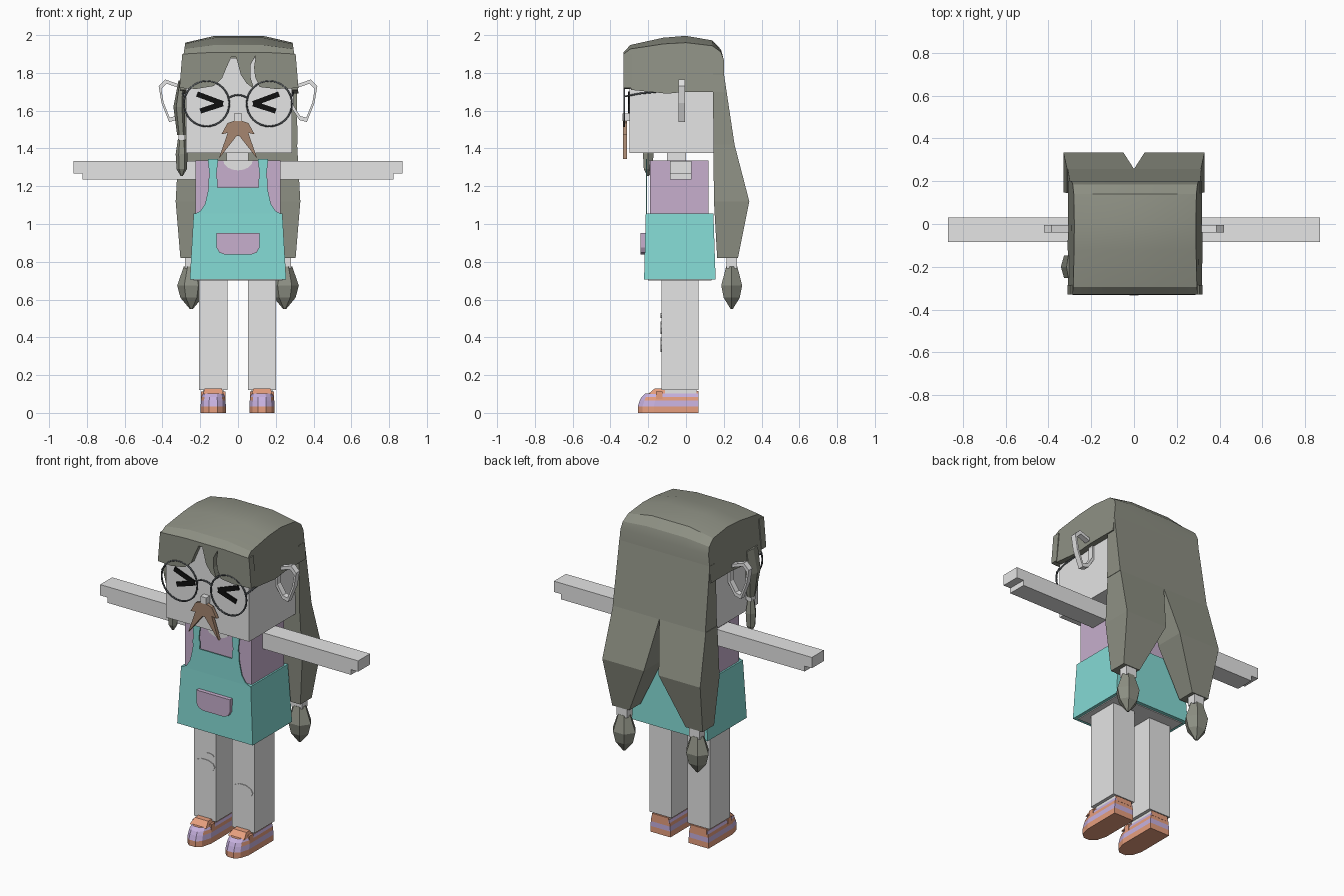
import bpy, bmesh, math
from mathutils import Vector

if "Cube" in bpy.data.objects:
    bpy.data.objects.remove(bpy.data.objects["Cube"], do_unlink=True)


def colour(name, *rgb):
    m = bpy.data.materials.new(name)
    m.use_nodes = True
    m.diffuse_color = (*rgb, 1)
    bsdf = m.node_tree.nodes["Principled BSDF"]
    bsdf.inputs["Base Color"].default_value = (*rgb, 1)
    bsdf.inputs["Roughness"].default_value = 0.8
    return m


GREY = colour("pale grey", 0.78, 0.78, 0.78)
HAIR = colour("olive grey hair", 0.27, 0.28, 0.23)
TEAL = colour("teal cloth", 0.23, 0.70, 0.66)
MAUVE = colour("mauve cloth", 0.57, 0.43, 0.61)
ORANGE = colour("orange leather", 0.88, 0.38, 0.23)
LILAC = colour("lilac leather", 0.57, 0.44, 0.74)
BROWN = colour("brown whiskers", 0.38, 0.24, 0.16)
SLATE = colour("dark slate", 0.08, 0.09, 0.10)
BLACK = colour("black", 0.005, 0.005, 0.005)


def loft(name, rings, *mats):
    """Join closed rings of points in order and cap both ends."""
    bm = bmesh.new()
    rows = [[bm.verts.new(p) for p in ring] for ring in rings]
    n = len(rows[0])
    for a, b in zip(rows, rows[1:]):
        for i in range(n):
            j = (i + 1) % n
            bm.faces.new((a[i], a[j], b[j], b[i]))
    bm.faces.new(rows[0][::-1])
    bm.faces.new(rows[-1])
    bmesh.ops.recalc_face_normals(bm, faces=bm.faces)
    mesh = bpy.data.meshes.new(name)
    bm.to_mesh(mesh)
    bm.free()
    for m in mats:
        mesh.materials.append(m)
    ob = bpy.data.objects.new(name, mesh)
    bpy.context.collection.objects.link(ob)
    return ob


def rect(x0, x1, y0, y1, z):
    return [(x0, y0, z), (x1, y0, z), (x1, y1, z), (x0, y1, z)]


def box(name, x, y, z, mat):
    return loft(name, [rect(*x, *y, z[0]), rect(*x, *y, z[1])], mat)


def plate(name, outline, y0, y1, mat):
    """Front-facing outline in x and z, given depth."""
    return loft(name, [[(x, y, z) for x, z in outline] for y in (y0, y1)], mat)


def mirrored(half):
    return half + [(-x, z) for x, z in reversed(half)]


def ring(cx, cy, z, rx, ry, n=6):
    return [(cx + rx * math.cos(math.tau * i / n), cy + ry * math.sin(math.tau * i / n), z)
            for i in range(n)]


def tube(name, pts, r, mat, closed=False):
    cu = bpy.data.curves.new(name, "CURVE")
    cu.dimensions = "3D"
    cu.bevel_depth = r
    cu.bevel_resolution = 1
    sp = cu.splines.new("POLY")
    sp.points.add(len(pts) - 1)
    for p, co in zip(sp.points, pts):
        p.co = (*co, 1)
    sp.use_cyclic_u = closed
    cu.materials.append(mat)
    bpy.context.collection.objects.link(bpy.data.objects.new(name, cu))


def stroke(name, a, b, w, mat):
    a, b = Vector(a), Vector(b)
    d = (b - a).normalized() * w
    side = Vector((-d.y, d.x))
    plate(name, [tuple(v) for v in (a - side, b - side, b + side, a + side)], -0.307, -0.299, mat)


# Head and neck
box("head", (-0.275, 0.285), (-0.30, 0.145), (1.375, 1.88), GREY)
box("neck", (-0.06, 0.055), (-0.10, 0.0), (1.3, 1.38), GREY)
box("nose", (-0.02, 0.02), (-0.335, -0.295), (1.545, 1.585), GREY)

# Hair cap: side profile swept across the head
profile = [(-0.29, 1.71), (-0.29, 1.89), (-0.33, 1.89), (-0.33, 1.91), (-0.295, 1.95), (-0.12, 1.99),
           (0, 2.0), (0.14, 1.975), (0.185, 1.925), (0.2, 1.87), (0.2, 1.7), (0, 1.7), (-0.1, 1.69)]
cap = loft("hair_cap", [[(0.005 + s * (0.284 + 0.1 * (2 - z)), y, z - drop * max(0, z - 1.88) / 0.12)
                         for y, z in profile]
                        for s, drop in ((-1, 0.04), (-0.45, 0.004), (0.45, 0.004), (1, 0.04))], HAIR)
bpy.context.view_layer.objects.active = cap
cap.select_set(True)
bpy.ops.object.shade_smooth_by_angle(angle=math.radians(25))

# Fringe with a wide parting and a thin curved one
plate("fringe", [(-0.295, 1.9), (-0.31, 1.72), (-0.22, 1.715), (-0.13, 1.73), (-0.085, 1.77), (-0.06, 1.83),
                 (-0.035, 1.885), (-0.01, 1.885), (0.015, 1.79), (0.045, 1.745), (0.085, 1.715),
                 (0.065, 1.78), (0.065, 1.84), (0.095, 1.895), (0.085, 1.83), (0.09, 1.78), (0.115, 1.725),
                 (0.2, 1.715), (0.32, 1.72), (0.305, 1.9)], -0.33, -0.285, HAIR)

# Long back hair splitting into two tied tails
loft("back_hair", [rect(-0.3, 0.31, 0.143, 0.2, 1.8), rect(-0.31, 0.315, 0.145, 0.257, 1.42)], HAIR)
for s, side in ((1, "left"), (-1, "right")):
    loft(side + "_tail", [rect(0, s * 0.313, 0.145, 0.257, 1.42), rect(s * 0.05, s * 0.33, 0.148, 0.335, 1.12),
                          rect(s * 0.19, s * 0.305, 0.165, 0.275, 0.82)], HAIR)
    box(side + "_tail_tie", (s * 0.21, s * 0.28), (0.215, 0.27), (0.765, 0.83), GREY)
    loft(side + "_tail_end", [ring(s * 0.247, 0.242, z, r, r * 0.85)
                              for z, r in ((0.775, 0.04), (0.675, 0.075), (0.61, 0.058), (0.55, 0.008))], HAIR)

# Single tied lock beside the right cheek
loft("side_lock", [ring(x, -0.2, z, rx, ry) for x, z, rx, ry in
                   ((-0.3, 1.76, 0.015, 0.06), (-0.312, 1.62, 0.03, 0.06), (-0.3, 1.47, 0.022, 0.03))], HAIR)
box("lock_tie", (-0.315, -0.28), (-0.22, -0.18), (1.445, 1.475), GREY)
loft("lock_end", [ring(-0.298, -0.2, z, r, r) for z, r in
                  ((1.45, 0.02), (1.37, 0.032), (1.29, 0.027), (1.255, 0.006))], HAIR)

# Ears, eyes and spectacles
for s, side in ((1, "left"), (-1, "right")):
    outer = [(0.28, 1.70), (0.30, 1.735), (0.385, 1.765), (0.42, 1.73),
             (0.405, 1.64), (0.365, 1.54), (0.325, 1.55), (0.28, 1.62)]
    c = Vector((0.35, 1.655))
    inner = [tuple(c + (Vector(p) - c) * 0.8) for p in outer]
    rings = [[(s * path[i][0], y, path[i][1]) for path, y in
              ((outer, -0.04), (outer, -0.005), (inner, -0.005), (inner, -0.04))] for i in range(8)]
    ear = loft(side + "_ear", rings + rings[:1], GREY)
    point = (s * 0.08, 1.637)
    stroke(side + "_eye_upper", (s * 0.217, 1.688), point, 0.014, BLACK)
    stroke(side + "_eye_lower", (s * 0.2, 1.598), point, 0.014, BLACK)
    tube(side + "_rim", [(s * 0.166 + 0.12 * math.cos(a), -0.327, 1.637 + 0.12 * math.sin(a))
                         for a in (math.tau * i / 32 for i in range(32))], 0.005, SLATE, True)
    tube(side + "_temple", [(s * 0.284, -0.327, 1.675), (s * 0.292, -0.25, 1.69), (s * 0.292, -0.05, 1.71)],
         0.005, SLATE)
tube("spectacle_bridge", [(x, -0.327, 1.683 - 6 * x * x) for x in (-0.05, -0.025, 0, 0.025, 0.05)], 0.005, SLATE)

# Pointed moustache
plate("moustache", mirrored([(-0.012, 1.548), (-0.055, 1.535), (-0.088, 1.475), (-0.055, 1.482),
                             (-0.102, 1.345), (-0.008, 1.465)]), -0.333, -0.312, BROWN)

# Shirt, neckline and arms
box("shirt", (-0.225, 0.225), (-0.19, 0.12), (1.0, 1.335), MAUVE)
plate("neckline", [(0.078 * math.cos(a), 1.336 + 0.052 * math.sin(a))
                   for a in (math.pi * (1 + i / 8) for i in range(9))], -0.195, -0.185, GREY)
for s, side in ((1, "left"), (-1, "right")):
    arm = [(s * x, z) for x, z in ((0.22, 1.235), (0.822, 1.235), (0.822, 1.267),
                                   (0.87, 1.267), (0.87, 1.333), (0.22, 1.333))]
    plate(side + "_arm", arm, -0.085, 0.03, GREY)

# Pinafore with bib, straps and pocket
loft("skirt", [rect(-0.255, 0.255, -0.222, 0.157, 0.705), rect(-0.235, 0.235, -0.213, 0.145, 1.055)], TEAL)
box("skirt_underside", (-0.235, 0.235), (-0.2, 0.135), (0.7, 0.72), GREY)
plate("bib", mirrored([(-0.236, 1.05), (-0.2, 1.068), (-0.175, 1.105), (-0.162, 1.16), (-0.155, 1.2),
                       (-0.12, 1.2), (-0.11, 1.192)]), -0.213, -0.207, TEAL)
for s, side in ((1, "left"), (-1, "right")):
    plate(side + "_strap", [(s * x, z) for x, z in
                            ((0.155, 1.19), (0.157, 1.235), (0.15, 1.25), (0.16, 1.345), (0.105, 1.345),
                             (0.115, 1.25), (0.108, 1.235), (0.11, 1.19))], -0.213, -0.207, TEAL)
plate("pocket", mirrored([(-0.113, 0.952), (-0.113, 0.875), (-0.1, 0.85), (-0.07, 0.838)]), -0.24, -0.21, MAUVE)

# Legs and shoes
plan = [(-0.067, 0.065), (-0.067, -0.17), (-0.05, -0.23), (-0.022, -0.255),
        (0.022, -0.255), (0.05, -0.23), (0.067, -0.17), (0.067, 0.065)]
levels = [(0, 1, 1), (0.035, 1, 1), (0.065, 0.97, 0.96), (0.085, 0.93, 0.92), (0.103, 0.86, 0.84)]
for cx, side in ((0.127, "left"), (-0.131, "right")):
    box(side + "_leg", (cx - 0.075, cx + 0.075), (-0.13, 0.065), (0.12, 0.72), GREY)
    box(side + "_ankle", (cx - 0.055, cx + 0.055), (-0.11, 0.055), (0.08, 0.125), GREY)
    shoe = loft(side + "_shoe", [[(cx + x * kx, y * ky if y < 0 else y, z) for x, y in plan]
                                 for z, kx, ky in levels], ORANGE, LILAC)
    for f in shoe.data.polygons:
        z, toe = f.center.z, f.center.y < -0.21
        f.material_index = int(0.035 < z < 0.065 or 0.085 < z < 0.102 or (toe and z > 0.035))
    loft(side + "_shoe_tongue", [rect(cx - 0.055, cx + 0.055, -0.2, -0.09, 0.1),
                                 rect(cx - 0.045, cx + 0.045, -0.165, -0.115, 0.13)], ORANGE)
    box(side + "_shoe_strap", (cx - 0.064, cx + 0.064), (-0.16, -0.125), (0.07, 0.112), ORANGE)
    box(side + "_shoe_heel", (cx - 0.055, cx + 0.055), (0.04, 0.066), (0.085, 0.115), ORANGE)


# Plasters on the shins
def plaster(name, cx, cz, w, h):
    plate(name, [(cx + w * math.cos(a), cz + h * math.sin(a)) for a in
                 (math.tau * i / 10 for i in range(10))], -0.134, -0.129, GREY)


plaster("left_knee_plaster", 0.125, 0.36, 0.068, 0.04)
plaster("right_knee_plaster", -0.131, 0.45, 0.068, 0.035)
plaster("right_small_plaster", -0.105, 0.515, 0.035, 0.014)
